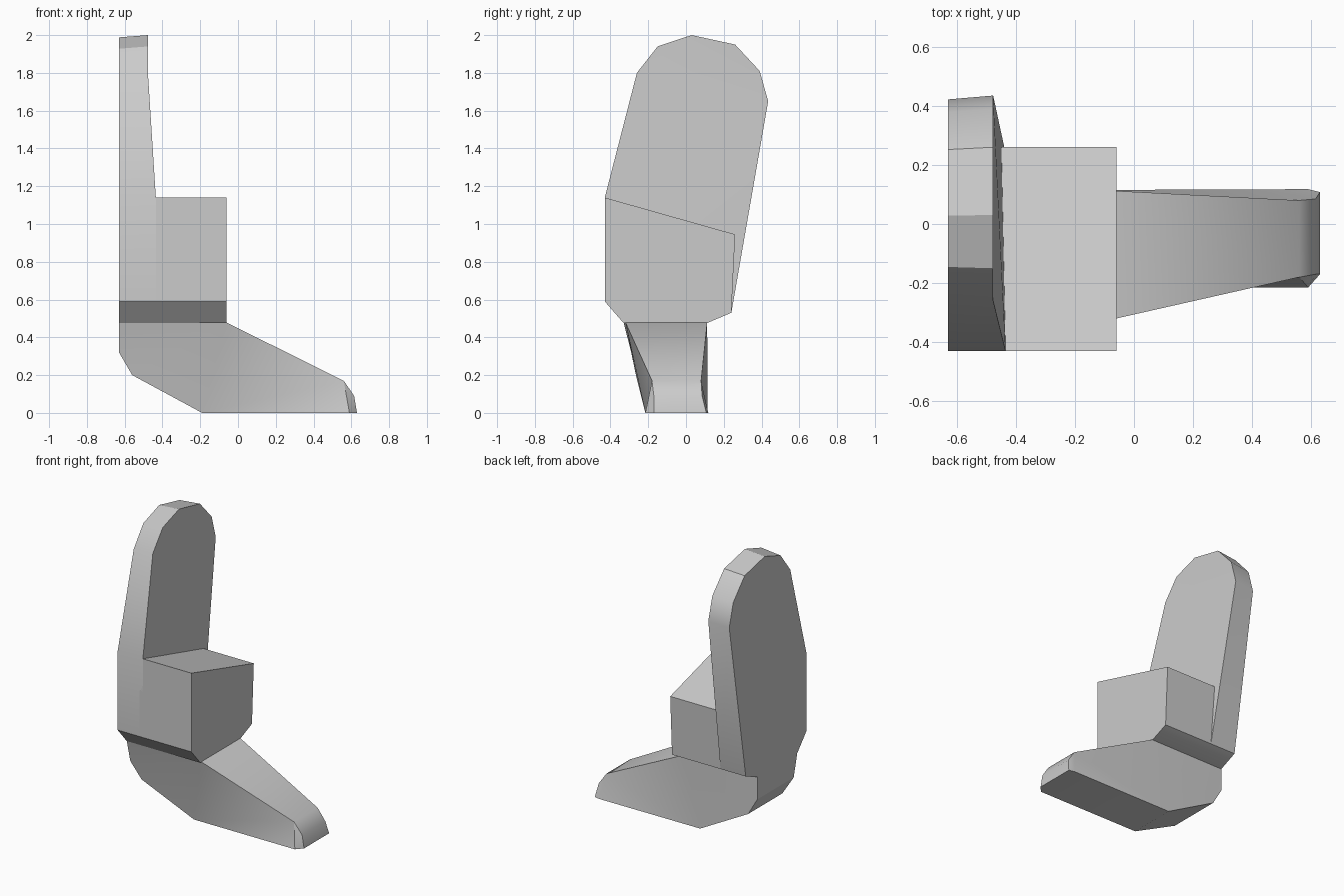
import bpy
import bmesh
import math

if "Cube" in bpy.data.objects:
    bpy.data.objects.remove(bpy.data.objects["Cube"], do_unlink=True)

grey = bpy.data.materials.new("plain_grey")
grey.use_nodes = True
grey.diffuse_color = (0.6, 0.6, 0.6, 1)
grey.node_tree.nodes["Principled BSDF"].inputs["Base Color"].default_value = grey.diffuse_color


def bridge(name, ring_a, ring_b):
    """Closed faceted solid between two matching outlines."""
    bm = bmesh.new()
    a = [bm.verts.new(p) for p in ring_a]
    b = [bm.verts.new(p) for p in ring_b]
    bm.faces.new(a)
    bm.faces.new(b)
    for i in range(len(a)):
        j = (i + 1) % len(a)
        bm.faces.new((a[i], a[j], b[j], b[i]))
    bmesh.ops.recalc_face_normals(bm, faces=bm.faces)
    bmesh.ops.triangulate(bm, faces=[f for f in bm.faces if len(f.verts) > 4])
    mesh = bpy.data.meshes.new(name)
    bm.to_mesh(mesh)
    bm.free()
    mesh.materials.append(grey)
    obj = bpy.data.objects.new(name, mesh)
    bpy.context.collection.objects.link(obj)
    bpy.ops.object.select_all(action='DESELECT')
    obj.select_set(True)
    bpy.context.view_layer.objects.active = obj
    bpy.ops.object.shade_smooth_by_angle(angle=math.radians(30))
    return obj


LEFT = -0.63

# Outlines as (y, z): lower edge shared by slab and block, rounded slab top
base = [(0.24, 0.53), (0.11, 0.475), (-0.33, 0.475), (-0.43, 0.59), (-0.43, 1.14)]
arch = [(-0.26, 1.80), (-0.15, 1.94), (0.03, 2.0), (0.26, 1.95), (0.39, 1.81), (0.435, 1.65)]

# Tall upright slab, thinner towards its rounded top
inner = [(-0.435, y, z) for y, z in base] + [(-0.477, y, z) for y, z in arch]
outer = [(LEFT, y, z) for y, z in base]
outer += [(LEFT, y * 0.97, z - 0.012) for y, z in arch]
bridge("upright_slab", outer, inner)

# Block with a sloping top against the slab
block = base + [(0.26, 0.945)]
bridge("side_block",
       [(-0.46, y, z) for y, z in block],
       [(-0.06, y, z) for y, z in block])

# Wedge foot as (x, z, front y, back y)
foot = [
    (LEFT, 0.478, -0.33, 0.11),
    (LEFT, 0.32, -0.29, 0.112),
    (-0.56, 0.20, -0.265, 0.113),
    (-0.19, 0.0, -0.215, 0.115),
    (0.59, 0.0, -0.215, 0.118),
    (0.63, 0.0, -0.17, 0.108),
    (0.615, 0.09, -0.17, 0.085),
    (0.56, 0.17, -0.18, 0.08),
    (-0.06, 0.478, -0.32, 0.112),
]
bridge("wedge_foot",
       [(x, front, z) for x, z, front, back in foot],
       [(x, back, z) for x, z, front, back in foot])
